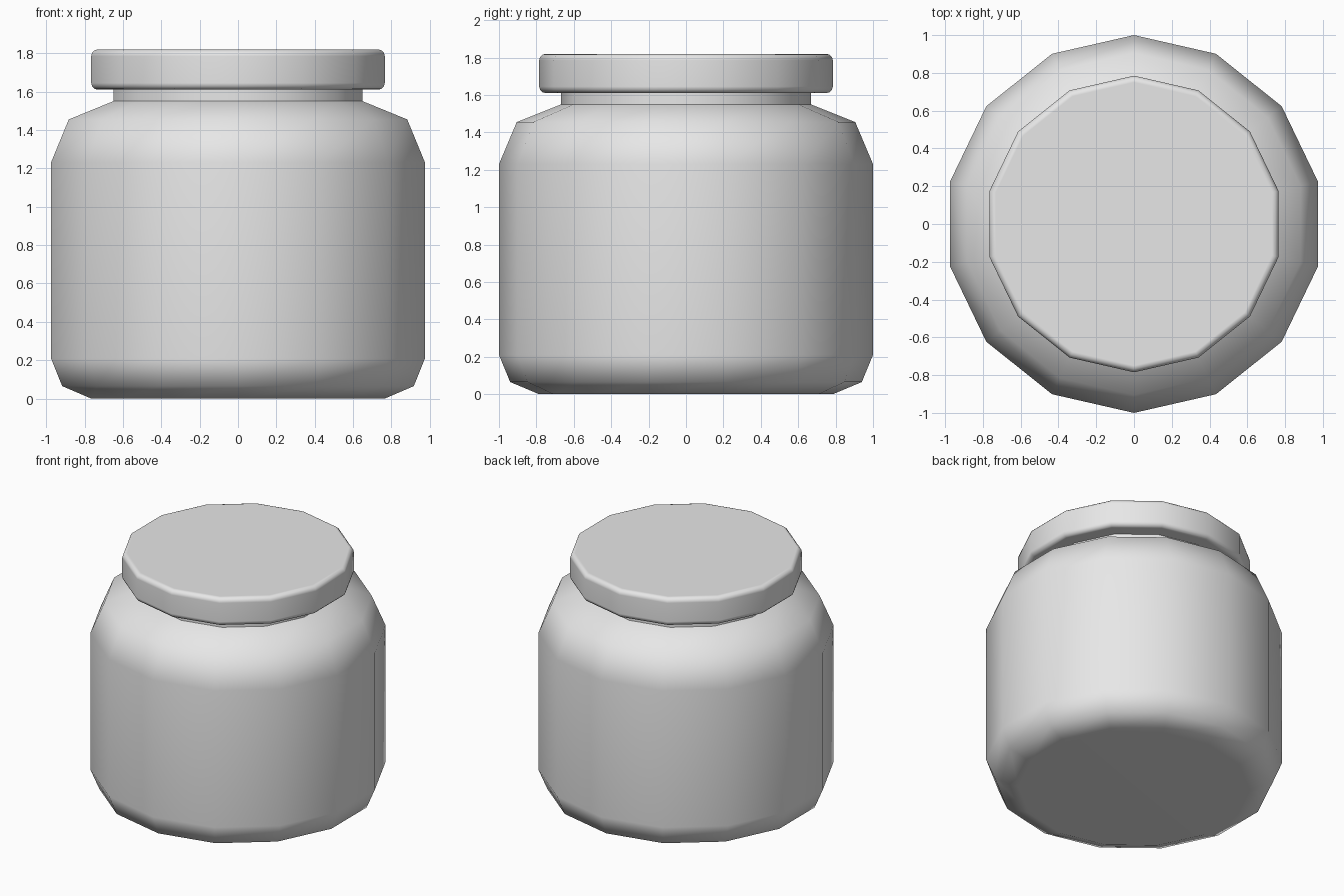
import bpy
import bmesh
from math import cos, sin, pi, radians

SIDES = 14

old = bpy.data.objects.get("Cube")
if old:
    bpy.data.objects.remove(old, do_unlink=True)


def make_material(name, colour):
    mat = bpy.data.materials.new(name)
    mat.use_nodes = True
    mat.diffuse_color = colour
    mat.node_tree.nodes["Principled BSDF"].inputs["Base Color"].default_value = colour
    return mat


def lathe(name, profile, mat):
    """Closed solid of revolution with a corner on the y axis."""
    bm = bmesh.new()
    rings = []
    for r, z in profile:
        rings.append([bm.verts.new((r * sin(2 * pi * i / SIDES),
                                    -r * cos(2 * pi * i / SIDES), z))
                      for i in range(SIDES)])
    for low, high in zip(rings, rings[1:]):
        for i in range(SIDES):
            j = (i + 1) % SIDES
            bm.faces.new((low[i], low[j], high[j], high[i]))
    bm.faces.new(rings[0][::-1])
    bm.faces.new(rings[-1])
    bmesh.ops.recalc_face_normals(bm, faces=bm.faces)
    mesh = bpy.data.meshes.new(name)
    bm.to_mesh(mesh)
    bm.free()
    mesh.materials.append(mat)
    obj = bpy.data.objects.new(name, mesh)
    bpy.context.collection.objects.link(obj)
    bpy.ops.object.select_all(action="DESELECT")
    obj.select_set(True)
    bpy.context.view_layer.objects.active = obj
    bpy.ops.object.shade_smooth_by_angle(angle=radians(60))
    # Large faces keep flat normals, narrow ones blend
    weighted = obj.modifiers.new("Weighted normals", "WEIGHTED_NORMAL")
    weighted.keep_sharp = True
    return obj


grey = make_material("plain grey", (0.8, 0.8, 0.8, 1))

# Jar body: chamfered base, straight wall, sloping shoulder and neck
lathe("jar_body", [(0.785, 0), (0.94, 0.065), (1, 0.21), (1, 1.23),
                   (0.905, 1.455), (0.667, 1.55), (0.667, 1.63)], grey)

# Lid: short disc with rounded rims
bottom, top, radius, rim = 1.61, 1.82, 0.785, 0.035
arc = [(radius - rim * (1 - cos(a)), rim * (1 - sin(a)))
       for a in (pi / 2, pi / 3, pi / 6, 0)]
lathe("lid", [(r, bottom + d) for r, d in arc] +
      [(r, top - d) for r, d in reversed(arc)], grey)
